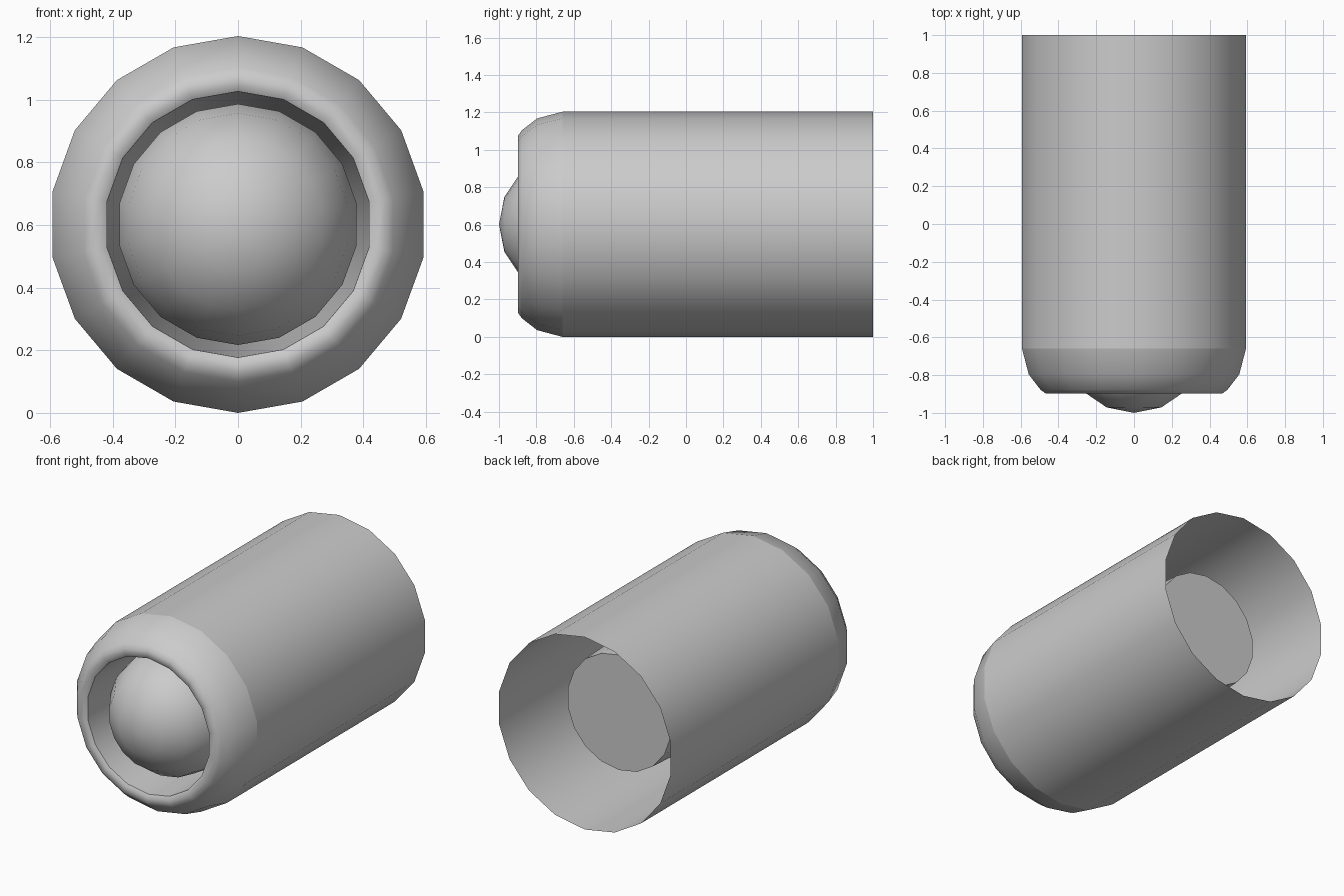
import bpy, bmesh, math

if "Cube" in bpy.data.objects:
    bpy.data.objects.remove(bpy.data.objects["Cube"])

SIDES = 18
R = 0.602          # outer radius
CZ = R             # axis height


def lathe(name, profile, flip=False, cap_end=False):
    """Revolve (radius, y) points around the y axis; a radius of 0 makes a pole."""
    bm = bmesh.new()
    rings = []
    for r, y in profile:
        if r == 0:
            rings.append([bm.verts.new((0, y, CZ))] * SIDES)
            continue
        ring = []
        for i in range(SIDES):
            a = 2 * math.pi * i / SIDES
            ring.append(bm.verts.new((r * math.sin(a), y, CZ + r * math.cos(a))))
        rings.append(ring)
    for a, b in zip(rings, rings[1:]):
        for i in range(SIDES):
            j = (i + 1) % SIDES
            quad = list(dict.fromkeys((a[i], a[j], b[j], b[i])))
            bm.faces.new(quad)
    if cap_end:
        bm.faces.new(rings[-1])
    bmesh.ops.recalc_face_normals(bm, faces=bm.faces[:])
    # make the first face point away from (or toward) the axis
    bm.normal_update()
    f = bm.faces[:][0]
    c = f.calc_center_median()
    outward = f.normal.x * c.x + f.normal.z * (c.z - CZ) > 0
    if outward == flip:
        bmesh.ops.reverse_faces(bm, faces=bm.faces[:])
    me = bpy.data.meshes.new(name)
    bm.to_mesh(me)
    bm.free()
    ob = bpy.data.objects.new(name, me)
    bpy.context.collection.objects.link(ob)
    bpy.ops.object.select_all(action='DESELECT')
    ob.select_set(True)
    bpy.context.view_layer.objects.active = ob
    bpy.ops.object.shade_smooth_by_angle(angle=math.radians(45))
    return ob


# outer tube, open at the back
lathe("outer_tube", [(R, 1.0), (R, -0.66)])

# rounded front rim
lathe("front_rim", [(R, -0.66), (0.566, -0.796), (0.502, -0.878),
                    (0.475, -0.897), (0.445, -0.897), (0.425, -0.885)])

# tapered inner cup, closed at the back
lathe("inner_cup", [(0.425, -0.885), (0.36, 0.66)], flip=True, cap_end=True)

# domed lens inside the cup
DOME = 0.385
dome = [(DOME * math.sin(math.radians(22.5 * k)),
         -1 + DOME * (1 - math.cos(math.radians(22.5 * k)))) for k in range(4, 0, -1)]
lathe("dome_lens", dome + [(0, -1.0)])
